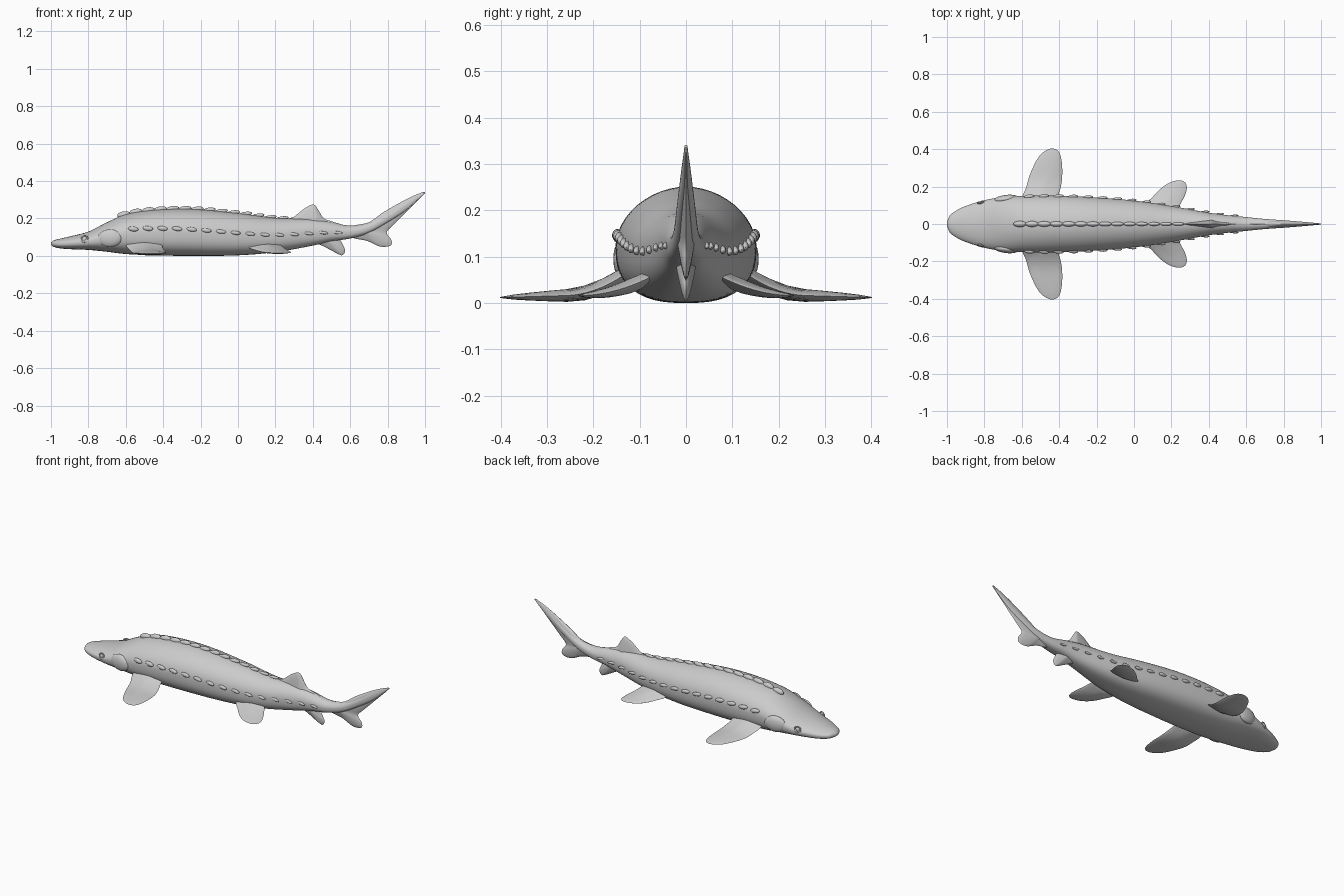
import bpy, bmesh, math
from mathutils import Matrix, Vector

cube = bpy.data.objects.get("Cube")
if cube:
    bpy.data.objects.remove(cube, do_unlink=True)

# Body stations: x, half width, bottom z, top z
STATIONS = [
    (-1, .012, .058, .072), (-.985, .045, .048, .083), (-.95, .072, .04, .092),
    (-.9, .096, .036, .104), (-.8, .127, .032, .13), (-.7, .144, .022, .18),
    (-.6, .15, .01, .222), (-.45, .152, .003, .245), (-.25, .145, 0, .25),
    (0, .125, .003, .228), (.2, .096, .02, .203), (.4, .06, .055, .195),
    (.5, .047, .078, .18), (.6, .037, .093, .162), (.7, .027, .122, .178),
    (.8, .02, .178, .232), (.9, .012, .245, .295), (1, .003, .336, .341)]
SEG = 48


def station(x):
    """Half width, bottom and top of the body at x, smoothly interpolated."""
    n = len(STATIONS)
    i = next((k for k in range(n - 1) if x <= STATIONS[k + 1][0]), n - 2)
    a, b = STATIONS[i], STATIONS[i + 1]
    before, after = STATIONS[max(i - 1, 0)], STATIONS[min(i + 2, n - 1)]
    h = b[0] - a[0]
    t = (x - a[0]) / h
    out = []
    for c in (1, 2, 3):
        m0 = (b[c] - before[c]) / (b[0] - before[0]) * h
        m1 = (after[c] - a[c]) / (after[0] - a[0]) * h
        out.append(a[c] * (1 + 2 * t) * (1 - t) ** 2 + m0 * t * (1 - t) ** 2
                   + b[c] * t * t * (3 - 2 * t) - m1 * t * t * (1 - t))
    return out


def power(z, mid):
    return 1.9 if z > mid else 2.7


def skin_y(x, z):
    """Half width of the body surface at a given x and z."""
    w, low, top = station(x)
    mid, half = (low + top) / 2, (top - low) / 2
    p = power(z, mid)
    return w * max(0, 1 - min(1, abs(z - mid) / half) ** p) ** (1 / p)


def finish(name, bm, angle=50):
    bmesh.ops.recalc_face_normals(bm, faces=bm.faces)
    mesh = bpy.data.meshes.new(name)
    bm.to_mesh(mesh)
    bm.free()
    obj = bpy.data.objects.new(name, mesh)
    bpy.context.collection.objects.link(obj)
    bpy.ops.object.select_all(action="DESELECT")
    obj.select_set(True)
    bpy.context.view_layer.objects.active = obj
    bpy.ops.object.shade_smooth_by_angle(angle=math.radians(angle))
    return obj


def bridge(bm, a, b):
    for i in range(len(a)):
        j = (i + 1) % len(a)
        bm.faces.new((a[i], a[j], b[j], b[i]))


def smooth_outline(points, steps=6):
    """Closed smooth curve through a few points."""
    pts = [Vector(p) for p in points]
    n, out = len(pts), []
    for i in range(n):
        a, b, c, d = (pts[(i + k) % n] for k in (-1, 0, 1, 2))
        for s in range(steps):
            t = s / steps
            out.append(b + (c - a) * t / 2 + (2 * a - 5 * b + 4 * c - d) * t * t / 2
                       + (3 * b - a - 3 * c + d) * t ** 3 / 2)
    return out


def fin(name, points, pivot, thick, place):
    """Lens-shaped fin that thins from its pivot towards its outline."""
    bm = bmesh.new()
    pivot = Vector(pivot)
    outline = smooth_outline(points)
    rim = [bm.verts.new(place(p.x, p.y, 0)) for p in outline]
    for side in (-1, 1):
        loop = rim
        for s in (.97, .88, .75, .6, .45, .3, .15):
            t = side * thick * ((1 - s) ** .75 + .12 * (1 - s ** 12))
            ring = []
            for p in outline:
                q = pivot.lerp(p, s)
                ring.append(bm.verts.new(place(q.x, q.y, t)))
            bridge(bm, loop, ring)
            loop = ring
        bm.faces.new(loop)
    return finish(name, bm)


def ellipsoid(bm, center, radii, turn=0, pitch=0):
    m = (Matrix.Translation(center) @ Matrix.Rotation(turn, 4, "Z")
         @ Matrix.Rotation(pitch, 4, "Y") @ Matrix.Diagonal((*radii, 1)))
    bmesh.ops.create_uvsphere(bm, u_segments=20, v_segments=12, radius=1, matrix=m)


# Body with a flat belly and arched back
bm = bmesh.new()
previous = first = None
for k in range(101):
    x = -1 + 2 * (k / 100) ** 1.4
    w, low, top = station(x)
    mid, half = (low + top) / 2, (top - low) / 2
    ring = []
    for i in range(SEG):
        c, s = math.cos(math.tau * i / SEG), math.sin(math.tau * i / SEG)
        e = 2 / power(s, 0)
        ring.append(bm.verts.new((x, math.copysign(abs(c) ** e, c) * w,
                                  mid + math.copysign(abs(s) ** e, s) * half)))
    if previous:
        bridge(bm, previous, ring)
    else:
        first = ring
    previous = ring
bm.faces.new(first)
bm.faces.new(previous)
finish("body", bm)

# Upright fins
def upright(x, z, t):
    return x, t, z

fin("tail_fin", [(.6, .155), (.7, .18), (.78, .235), (.9, .303), (.98, .338), (1, .34),
                 (.98, .315), (.9, .235), (.83, .165), (.795, .125), (.82, .085),
                 (.815, .055), (.76, .05), (.69, .08), (.61, .1)],
    (.67, .14), .018, upright)
fin("dorsal_fin", [(.25, .185), (.3, .21), (.35, .25), (.39, .272), (.41, .272),
                   (.43, .245), (.46, .2), (.51, .182), (.55, .16), (.4, .13)],
    (.42, .16), .022, upright)
fin("anal_fin", [(.41, .08), (.47, .045), (.54, .008), (.56, .005), (.573, .025),
                 (.565, .05), (.54, .09), (.48, .11)],
    (.48, .085), .02, upright)

# Ridge of scutes along the back
bm = bmesh.new()
for k in range(14):
    x = -.61 + .065 * k
    size = 1 - .035 * k
    ellipsoid(bm, (x, 0, station(x)[2]), (.036, .016 * size, .019 * size), pitch=-.15)
finish("back_scutes", bm)

# Paired fins, scutes, gill covers and eyes
for side, label in ((-1, "front_side"), (1, "back_side")):
    def spread(x, y, t):
        rise = .065 * max(0, (.26 - y) / .16) ** 2
        return x, side * y, .012 + .03 * max(0, .4 - y) + rise + t

    def spread_low(x, y, t):
        return x, side * y, .016 + 1.6 * max(0, .235 - y) ** 2 + t

    fin(label + "_pectoral_fin",
        [(-.59, .12), (-.575, .2), (-.55, .28), (-.505, .365), (-.45, .402), (-.405, .39),
         (-.386, .33), (-.385, .24), (-.4, .17), (-.43, .12)],
        (-.5, .14), .018, spread)
    fin(label + "_pelvic_fin",
        [(.06, .09), (.1, .145), (.15, .195), (.2, .225), (.25, .233), (.278, .215),
         (.28, .175), (.255, .12), (.21, .07)],
        (.15, .1), .016, spread_low)

    bm = bmesh.new()
    for k in range(15):
        x = -.56 + .078 * k
        w, low, top = station(x)
        z = low + (top - low) * (.61 - .011 * k)
        size = 1 - .03 * k
        ellipsoid(bm, (x, side * skin_y(x, z), z), (.028, .011 * size, .013 * size),
                  turn=side * .1, pitch=.12)
    finish(label + "_scutes", bm)

    bm = bmesh.new()
    ellipsoid(bm, (-.685, side * (skin_y(-.685, .095) - .012), .095), (.066, .022, .047),
              turn=side * .13)
    finish(label + "_gill_cover", bm)

    bm = bmesh.new()
    ellipsoid(bm, (-.82, side * (skin_y(-.82, .09) - .003), .09), (.014, .009, .014))
    finish(label + "_eye", bm)
    bpy.ops.mesh.primitive_torus_add(
        major_radius=.017, minor_radius=.004, major_segments=32, minor_segments=8,
        location=(-.82, side * skin_y(-.82, .09), .09),
        rotation=(math.pi / 2 + side * .15, 0, side * .25))
    bpy.context.object.name = label + "_eyelid"
    bpy.ops.object.shade_smooth()
